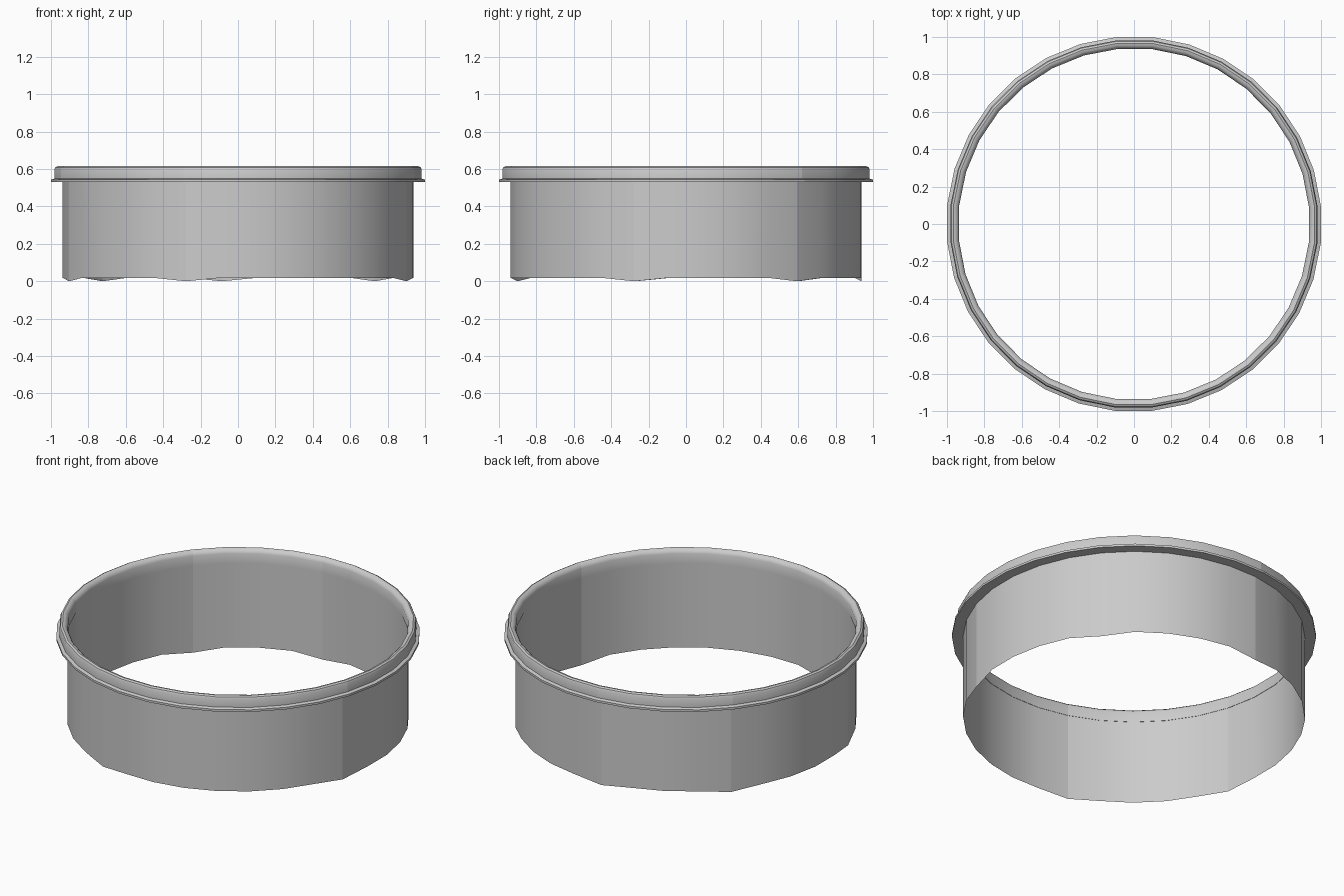
import bpy, bmesh, math

if "Cube" in bpy.data.objects:
    bpy.data.objects.remove(bpy.data.objects["Cube"])

SEGS = 32
START = math.radians(-17.2)
# panel seams, counted in facets from the start angle (panels of 5, 5, 4, 5, 5 and 8 facets)
SEAMS = {0, 5, 10, 14, 19, 24}


def point(r, z, i):
    a = START + 2 * math.pi * i / SEGS
    return (r * math.cos(a), r * math.sin(a), z)


def ring(name, profile, closed, dip=False):
    """Sweep a (radius, z) profile round the axis, with sharp edges at the seams."""
    bm = bmesh.new()
    cols = []
    for i in range(SEGS):
        col = []
        for j, (r, z) in enumerate(profile):
            if dip and j == 0 and i in SEAMS:
                z = 0.0
            col.append(bm.verts.new(point(r, z, i)))
        cols.append(col)
    n = len(profile)
    for i in range(SEGS):
        a, b = cols[i], cols[(i + 1) % SEGS]
        for j in range(n if closed else n - 1):
            k = (j + 1) % n
            bm.faces.new((a[j], b[j], b[k], a[k])).smooth = True
    me = bpy.data.meshes.new(name)
    # split the panels apart at the seams
    seam_verts = {v for i in SEAMS for v in cols[i]}
    edges = [e for e in bm.edges if all(v in seam_verts for v in e.verts)]
    if closed:
        for e in edges:
            e.smooth = False
    else:
        bmesh.ops.split_edges(bm, edges=edges)
    bm.to_mesh(me)
    bm.free()
    ob = bpy.data.objects.new(name, me)
    bpy.context.collection.objects.link(ob)
    return ob


# thin wall whose lower edge dips at each seam
wall = ring("wall", [(0.942, 0.018), (0.942, 0.55)], False, dip=True)

# rolled rim with a narrow flange at its foot
rim = ring("rim", [
    (0.940, 0.53), (1.004, 0.53), (1.004, 0.543), (0.986, 0.549),
    (0.986, 0.598), (0.981, 0.609), (0.970, 0.615), (0.958, 0.613),
    (0.946, 0.603), (0.940, 0.590)], True)

bpy.ops.object.select_all(action='DESELECT')
rim.select_set(True)
bpy.context.view_layer.objects.active = rim
bpy.ops.object.shade_smooth_by_angle(angle=math.radians(35))
